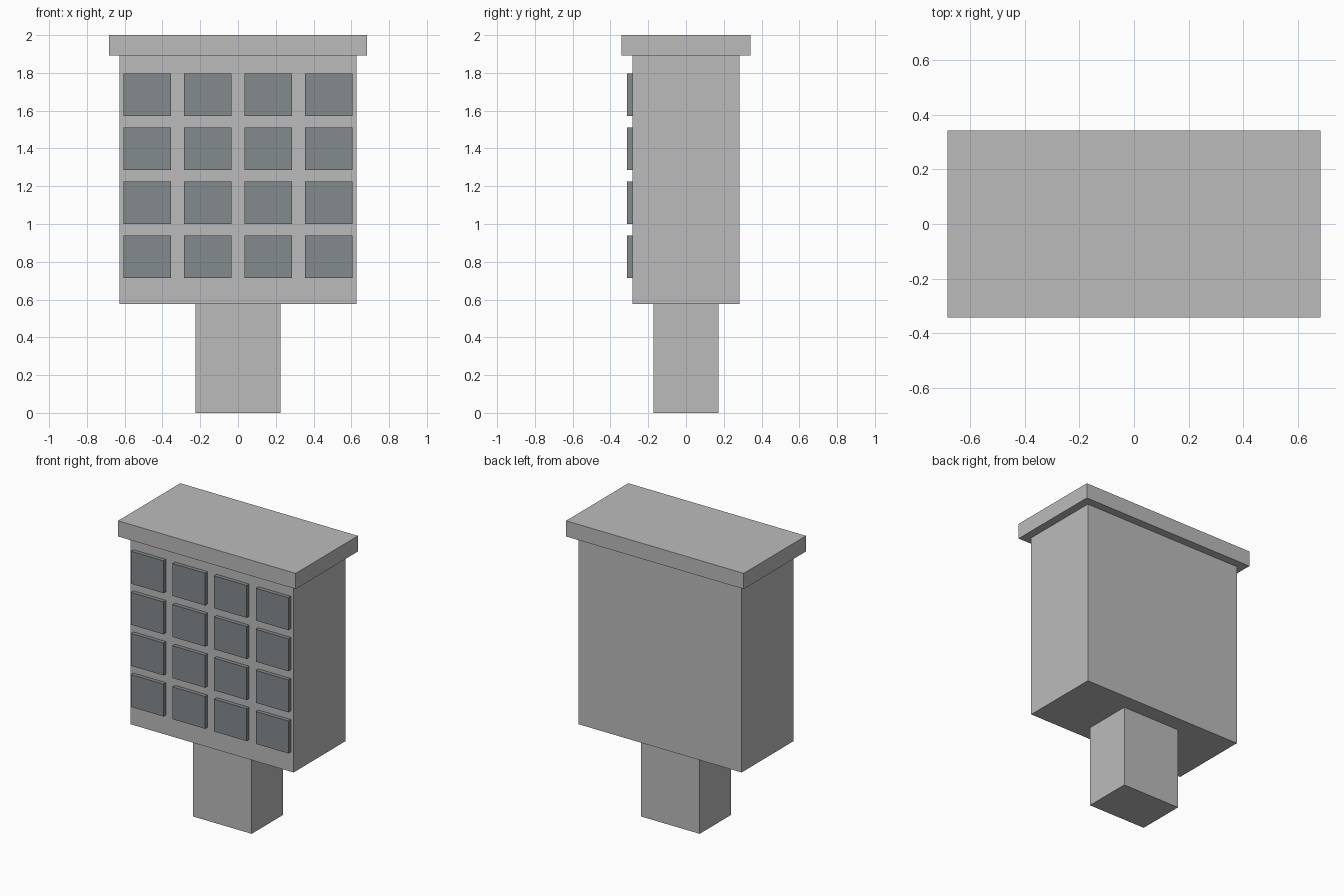
import bpy

if "Cube" in bpy.data.objects:
    bpy.data.objects.remove(bpy.data.objects["Cube"])


def material(name, rgb):
    m = bpy.data.materials.new(name)
    m.diffuse_color = (*rgb, 1.0)
    m.use_nodes = True
    m.node_tree.nodes["Principled BSDF"].inputs["Base Color"].default_value = m.diffuse_color
    return m


def box(name, x, y, z, mat):
    """Axis-aligned box from (min, max) ranges."""
    bpy.ops.mesh.primitive_cube_add(size=1)
    ob = bpy.context.object
    ob.name = name
    ob.location = [(a + b) / 2 for a, b in (x, y, z)]
    ob.scale = [b - a for a, b in (x, y, z)]
    bpy.ops.object.transform_apply(location=True, rotation=False, scale=True)
    ob.data.materials.append(mat)
    return ob


grey = material("light grey", (0.5, 0.5, 0.5))
slate = material("slate grey", (0.23, 0.255, 0.27))

# Post, cabinet and overhanging lid
box("post", (-0.226, 0.226), (-0.172, 0.172), (0, 0.577), grey)
box("cabinet", (-0.627, 0.627), (-0.284, 0.284), (0.577, 1.891), grey)
box("lid", (-0.684, 0.684), (-0.342, 0.342), (1.891, 2.0), grey)

# Four by four grid of raised doors on the front
for row in range(4):
    for col in range(4):
        cx = (col - 1.5) * 0.3205
        cz = 0.827 + row * 0.286
        box(f"door_{row + 1}_{col + 1}", (cx - 0.125, cx + 0.125),
            (-0.312, -0.284), (cz - 0.1125, cz + 0.1125), slate)
